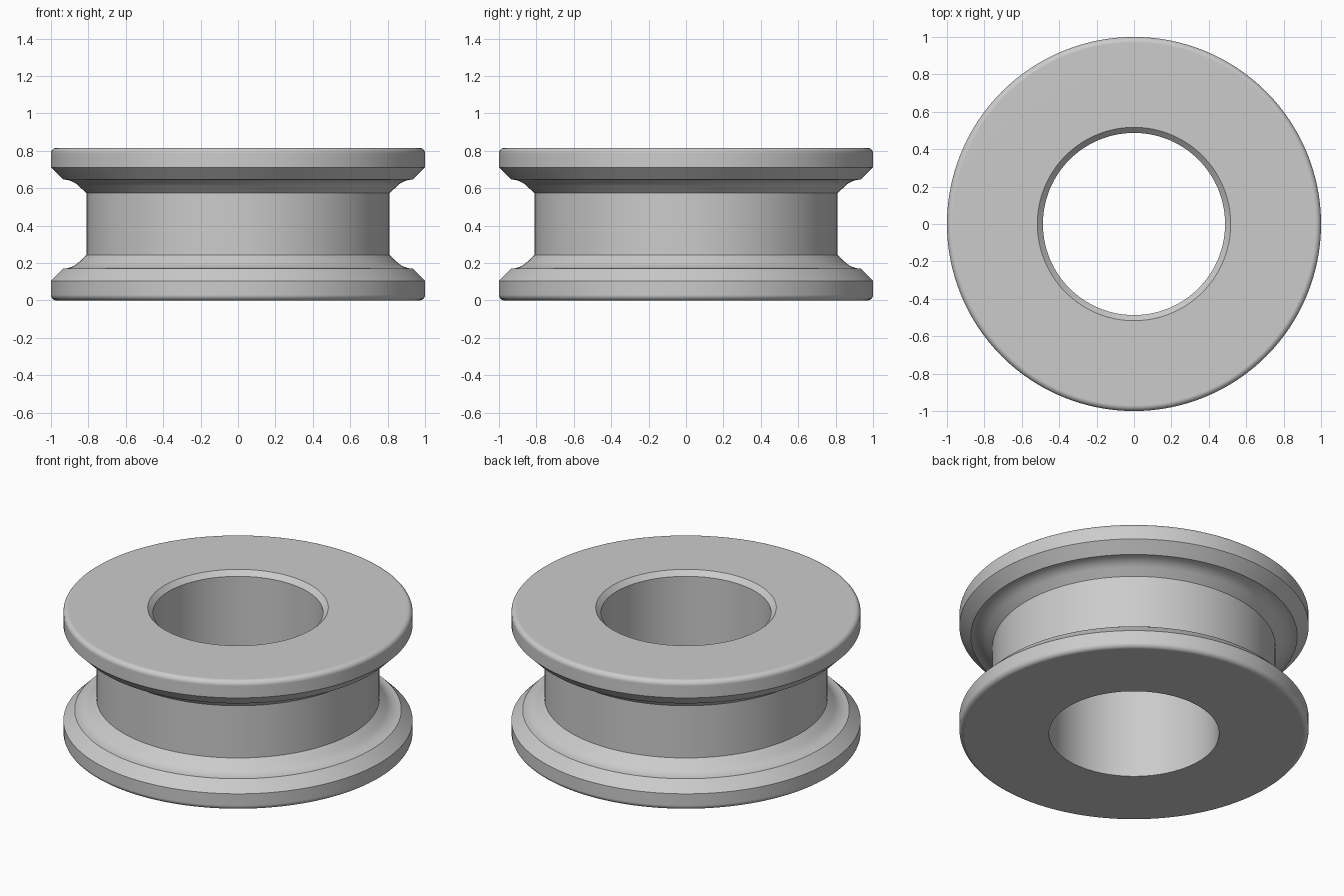
import bpy, bmesh
from math import sin, cos, radians, tau

cube = bpy.data.objects.get("Cube")
if cube:
    bpy.data.objects.remove(cube, do_unlink=True)

HEIGHT, BORE, BORE_CHAMFER = 0.816, 0.487, 0.03
STEPS, SEGMENTS = 6, 128


def arc(cx, cz, r, start, end):
    """Points (radius, height) along a circular arc, angles in degrees."""
    angles = [radians(start + (end - start) * i / STEPS) for i in range(STEPS + 1)]
    return [(cx + r * cos(a), cz + r * sin(a)) for a in angles]


# Lower flange: rounded rim, chamfered shoulder, concave fillet to the hub
lower = arc(0.97, 0.03, 0.03, -90, 0)
lower += [(1.0, 0.105)]
lower += arc(0.935, 0.29, 0.12, 270, 225)
lower += [(0.81, 0.243)]

# The upper flange mirrors the lower one; the bore is chamfered at the top only
upper = [(r, HEIGHT - z) for r, z in reversed(lower)]
bore = [(BORE + BORE_CHAMFER, HEIGHT), (BORE, HEIGHT - BORE_CHAMFER), (BORE, 0)]
profile = lower + upper + bore

# Revolve the closed profile
bm = bmesh.new()
verts = [bm.verts.new((r, 0, z)) for r, z in profile]
edges = [bm.edges.new((v, verts[(i + 1) % len(verts)])) for i, v in enumerate(verts)]
bmesh.ops.spin(bm, geom=verts + edges, cent=(0, 0, 0), axis=(0, 0, 1),
               angle=tau, steps=SEGMENTS, use_merge=True)
bmesh.ops.remove_doubles(bm, verts=bm.verts, dist=0.0001)
bmesh.ops.recalc_face_normals(bm, faces=bm.faces)
mesh = bpy.data.meshes.new("grooved_roller")
bm.to_mesh(mesh)
bm.free()

roller = bpy.data.objects.new("grooved_roller", mesh)
bpy.context.collection.objects.link(roller)

# Plain grey finish
grey = bpy.data.materials.new("light_grey")
grey.use_nodes = True
colour = (0.6, 0.6, 0.6, 1)
grey.diffuse_color = colour
grey.node_tree.nodes["Principled BSDF"].inputs["Base Color"].default_value = colour
mesh.materials.append(grey)

# Smooth round surfaces, crisp edges, flat end faces
bpy.ops.object.select_all(action="DESELECT")
roller.select_set(True)
bpy.context.view_layer.objects.active = roller
bpy.ops.object.shade_smooth_by_angle(angle=radians(30))
weighted = roller.modifiers.new("flat_ends", "WEIGHTED_NORMAL")
weighted.keep_sharp = True
